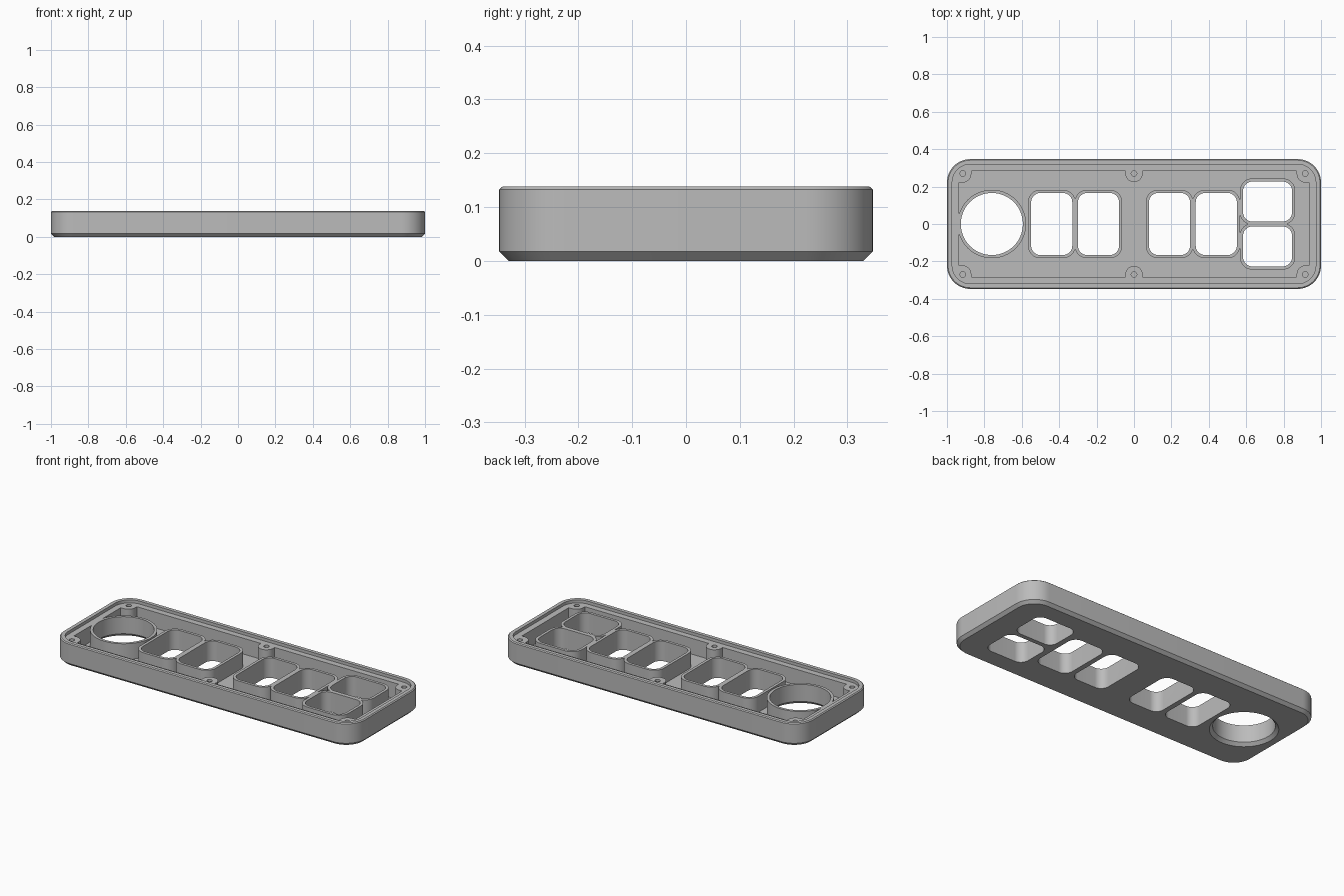
import bpy, bmesh, math

if "Cube" in bpy.data.objects:
    bpy.data.objects.remove(bpy.data.objects["Cube"])

grey = bpy.data.materials.new("plain grey")
grey.use_nodes = True
grey.diffuse_color = (0.5, 0.5, 0.5, 1)
grey.node_tree.nodes["Principled BSDF"].inputs["Base Color"].default_value = (0.5, 0.5, 0.5, 1)

HX, HY, TOP = 1.0, 0.347, 0.138
FLOOR, LEDGE = 0.025, 0.12
RIM = 0.017          # wall thickness around each opening
SEG = 14


def prism(name, cx, cy, hx, hy, r, sections):
    """Rounded rectangle lofted through (z, inset) sections."""
    bm = bmesh.new()
    loops = []
    for z, inset in sections:
        rad = r - inset
        loop = []
        for q, (sx, sy) in enumerate([(1, 1), (-1, 1), (-1, -1), (1, -1)]):
            for i in range(SEG + 1):
                a = (q + i / SEG) * math.pi / 2
                loop.append(bm.verts.new((cx + sx * (hx - r) + rad * math.cos(a),
                                          cy + sy * (hy - r) + rad * math.sin(a), z)))
        loops.append(loop)
    n = len(loops[0])
    for low, high in zip(loops, loops[1:]):
        for i in range(n):
            j = (i + 1) % n
            bm.faces.new((low[i], low[j], high[j], high[i]))
    bm.faces.new(loops[0][::-1])
    bm.faces.new(loops[-1])
    bmesh.ops.remove_doubles(bm, verts=bm.verts, dist=1e-5)
    bmesh.ops.recalc_face_normals(bm, faces=bm.faces)
    me = bpy.data.meshes.new(name)
    bm.to_mesh(me)
    bm.free()
    me.materials.append(grey)
    ob = bpy.data.objects.new(name, me)
    bpy.context.collection.objects.link(ob)
    return ob


def cut(target, cutter):
    """Subtract the cutter and discard it."""
    mod = target.modifiers.new("cut", 'BOOLEAN')
    mod.operation, mod.solver, mod.object = 'DIFFERENCE', 'EXACT', cutter
    bpy.context.view_layer.objects.active = target
    bpy.ops.object.modifier_apply(modifier=mod.name)
    bpy.data.objects.remove(cutter)


# Openings: centre x, centre y, half width, half depth, corner radius
windows = [(x, 0, 0.11, 0.166, 0.05) for x in (-0.44, -0.19, 0.19, 0.44)]
windows += [(0.714, y, 0.131, 0.107, 0.05) for y in (-0.12, 0.12)]
dial = (-0.76, 0, 0.166, 0.166, 0.166)

# Outer shell with chamfered bottom and top edges
body = prism("tray_body", 0, 0, HX, HY, 0.125,
             [(0, 0.017), (0.017, 0), (TOP - 0.005, 0), (TOP, 0.006)])

# Shallow lid recess leaving a ledge
cut(body, prism("lid_recess", 0, 0, HX - 0.028, HY - 0.028, 0.097, [(LEDGE, 0), (0.2, 0)]))

# Inner cavity, with collars and screw posts left standing
cavity = prism("cavity", 0, 0, HX - 0.065, HY - 0.064, 0.06, [(FLOOR, 0), (0.2, 0)])
span = [(0, 0), (0.3, 0)]
for cx, cy, hx, hy, r in windows + [dial]:
    cut(cavity, prism("collar", cx, cy, hx + RIM, hy + RIM, r + RIM, span))
for sy in (-1, 1):
    cut(cavity, prism("middle_post", 0, sy * 0.27, 0.046, 0.046, 0.046, span))
    for sx in (-1, 1):
        cut(cavity, prism("corner_post", sx * 0.96, sy * 0.312, 0.09, 0.09, 0.045, span))
cut(body, cavity)

# Through openings; the round one is flared underneath
for w in windows:
    cut(body, prism("window", *w, [(-0.1, 0), (0.3, 0)]))
cut(body, prism("dial_hole", *dial, [(-0.01, -0.028), (0.018, 0), (0.3, 0)]))

# Blind screw holes
for sy in (-1, 1):
    for x in (-0.915, 0, 0.915):
        cut(body, prism("screw_hole", x, sy * 0.27, 0.015, 0.015, 0.015, [(0.04, 0), (0.3, 0)]))

bpy.ops.object.select_all(action='DESELECT')
body.select_set(True)
bpy.context.view_layer.objects.active = body
bpy.ops.object.shade_smooth_by_angle(angle=math.radians(25))
